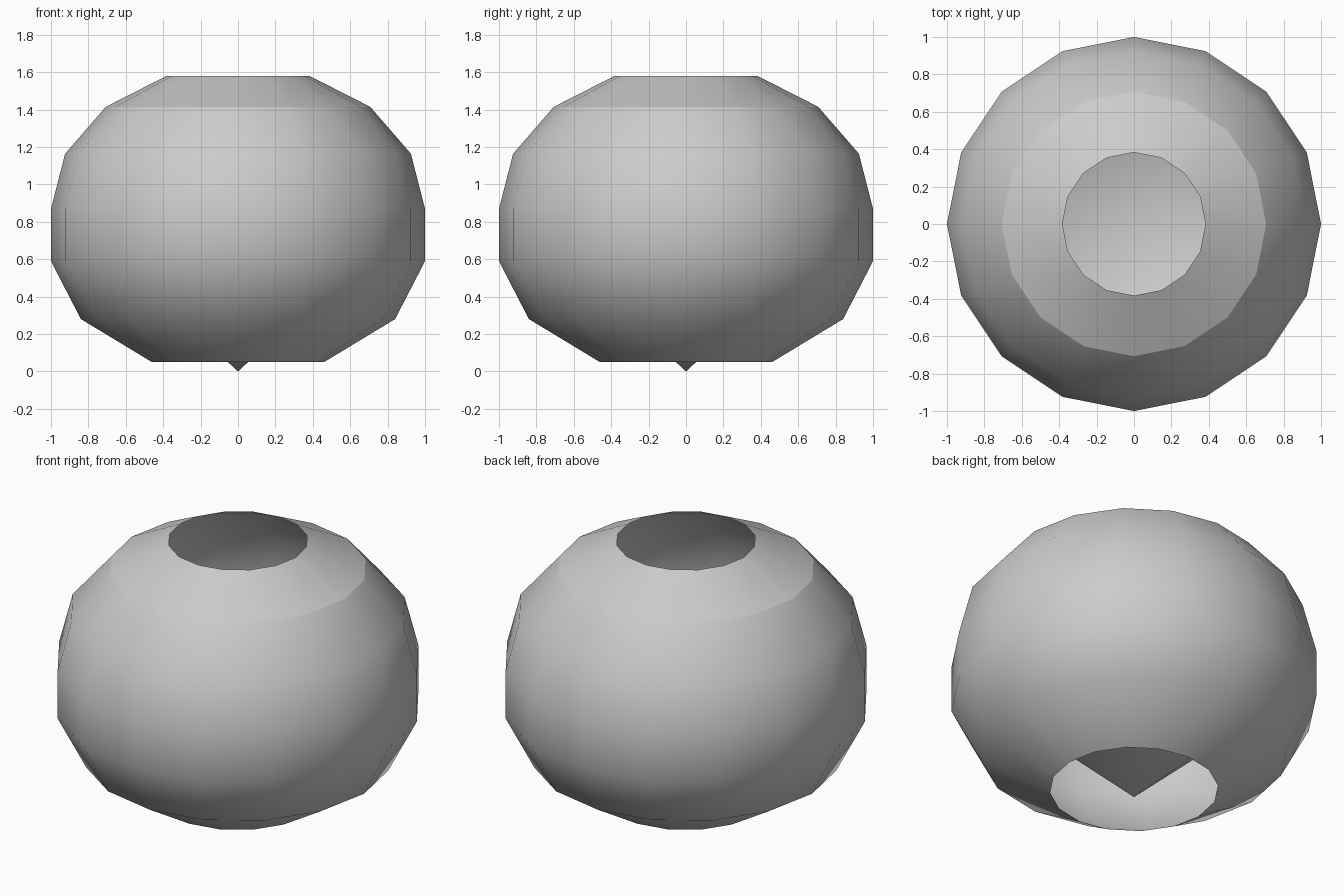
import bpy, bmesh, math

if "Cube" in bpy.data.objects:
    bpy.data.objects.remove(bpy.data.objects["Cube"])

SIDES = 16

grey = bpy.data.materials.new("plain grey")
grey.diffuse_color = (0.6, 0.6, 0.6, 1)
grey.use_nodes = True
grey.node_tree.nodes["Principled BSDF"].inputs["Base Color"].default_value = grey.diffuse_color


def lathe(name, profile, sharp_ring=None):
    """Revolve (radius, height) points, listed bottom to top, around z."""
    bm = bmesh.new()
    rings = []
    for r, z in profile:
        if r == 0:
            rings.append([bm.verts.new((0, 0, z))] * SIDES)
        else:
            rings.append([bm.verts.new((r * math.cos(a), r * math.sin(a), z))
                          for a in (2 * math.pi * i / SIDES for i in range(SIDES))])
    for low, high in zip(rings, rings[1:]):
        for i in range(SIDES):
            j = (i + 1) % SIDES
            corners = list(dict.fromkeys((low[i], low[j], high[j], high[i])))
            bm.faces.new(corners).smooth = True
    if sharp_ring is not None:
        ring = set(rings[sharp_ring])
        for e in bm.edges:
            if set(e.verts) <= ring:
                e.smooth = False
    mesh = bpy.data.meshes.new(name)
    bm.to_mesh(mesh)
    bm.free()
    mesh.materials.append(grey)
    obj = bpy.data.objects.new(name, mesh)
    bpy.context.collection.objects.link(obj)
    return obj


# Round outer shell, open at the top and the bottom
lathe("outer_shell", [(0.46, 0.05), (0.84, 0.28), (1.0, 0.59), (1.0, 0.87),
                      (0.924, 1.165), (0.707, 1.415), (0.383, 1.58)], sharp_ring=5)

# Funnel inside: its tip pokes out of the bottom, its rim meets the shell wall
funnel = lathe("inner_funnel", [(0, 0), (0.985, 0.915)])
funnel.data.flip_normals()
